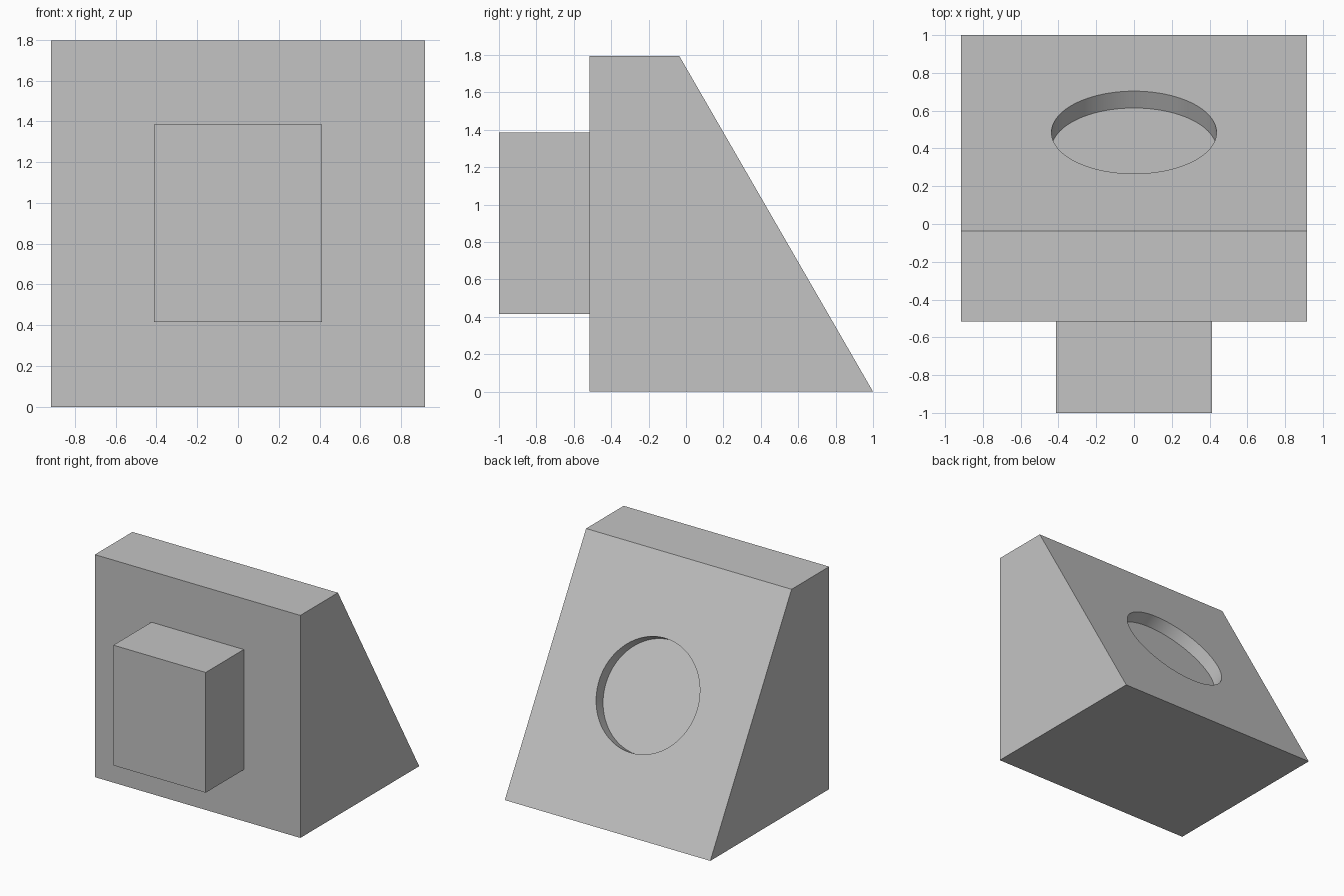
import bpy
import bmesh
import math
from mathutils import Matrix, Vector

default_cube = bpy.data.objects.get("Cube")
if default_cube:
    bpy.data.objects.remove(default_cube, do_unlink=True)

# One plain grey for every part
GREY = (0.55, 0.55, 0.55, 1.0)
grey = bpy.data.materials.new("light_grey")
grey.use_nodes = True
grey.diffuse_color = GREY
grey.node_tree.nodes["Principled BSDF"].inputs["Base Color"].default_value = GREY


def add_object(name, bm):
    bmesh.ops.recalc_face_normals(bm, faces=bm.faces)
    mesh = bpy.data.meshes.new(name)
    bm.to_mesh(mesh)
    bm.free()
    mesh.materials.append(grey)
    obj = bpy.data.objects.new(name, mesh)
    bpy.context.collection.objects.link(obj)
    return obj


def extrude_profile(name, profile, half_width):
    """Extrude a (y, z) outline symmetrically along x."""
    bm = bmesh.new()
    face = bm.faces.new([bm.verts.new((-half_width, y, z)) for y, z in profile])
    result = bmesh.ops.extrude_face_region(bm, geom=[face])
    moved = [v for v in result["geom"] if isinstance(v, bmesh.types.BMVert)]
    bmesh.ops.translate(bm, verts=moved, vec=(2 * half_width, 0, 0))
    return add_object(name, bm)


# Wedge body with a sloping back
FRONT_Y, RIDGE_Y, HEIGHT = -0.515, -0.036, 1.795
body = extrude_profile(
    "wedge_body",
    [(FRONT_Y, 0), (1, 0), (RIDGE_Y, HEIGHT), (FRONT_Y, HEIGHT)],
    0.917,
)

# Square boss on the front
extrude_profile(
    "front_boss",
    [(-1, 0.415), (FRONT_Y, 0.415), (FRONT_Y, 1.385), (-1, 1.385)],
    0.412,
)

# Shallow round pocket, square to the middle of the slope
RADIUS, DEPTH = 0.437, 0.103
normal = Vector((0, HEIGHT, 1 - RIDGE_Y)).normalized()
centre = Vector((0, (1 + RIDGE_Y) / 2 + 0.003, HEIGHT / 2 - 0.005))
bm = bmesh.new()
bmesh.ops.create_cone(
    bm, cap_ends=True, segments=96, radius1=RADIUS, radius2=RADIUS, depth=2 * DEPTH,
    matrix=Matrix.Translation(centre) @ normal.to_track_quat("Z", "Y").to_matrix().to_4x4(),
)
cutter = add_object("pocket_cutter", bm)
cutter.hide_render = True

cut = body.modifiers.new("round_pocket", "BOOLEAN")
cut.operation = "DIFFERENCE"
cut.solver = "EXACT"
cut.object = cutter

# Bake the cut and smooth only the pocket wall
bpy.ops.object.select_all(action="DESELECT")
body.select_set(True)
bpy.context.view_layer.objects.active = body
bpy.ops.object.modifier_apply(modifier=cut.name)
bpy.data.objects.remove(cutter, do_unlink=True)
bpy.ops.object.shade_smooth_by_angle(angle=math.radians(30))
